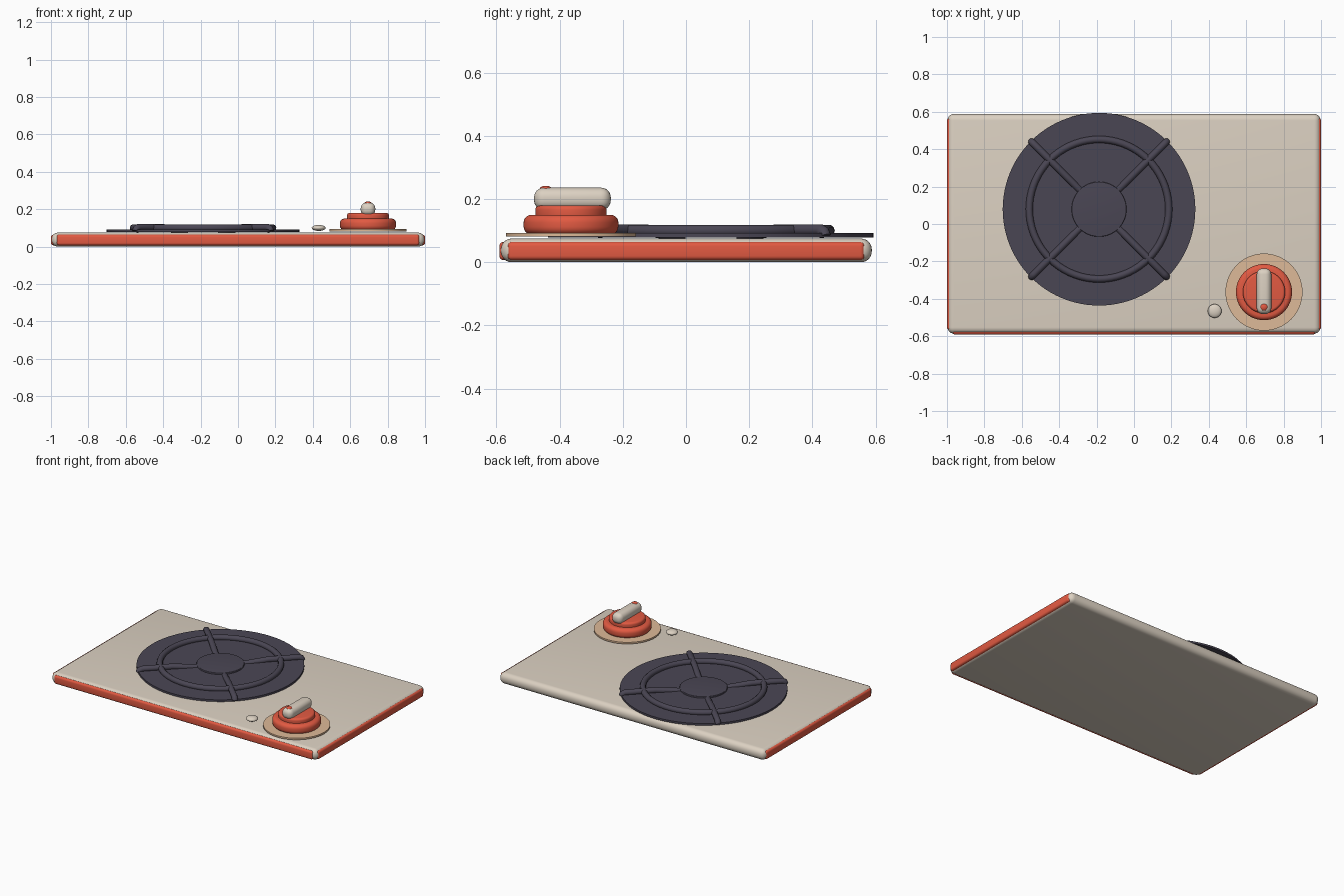
import bpy, bmesh, math
from mathutils import Vector, Matrix

if "Cube" in bpy.data.objects:
    bpy.data.objects.remove(bpy.data.objects["Cube"], do_unlink=True)


def material(name, srgb):
    color = [((c / 255 + 0.055) / 1.055) ** 2.4 for c in srgb] + [1]
    m = bpy.data.materials.new(name)
    m.use_nodes = True
    m.diffuse_color = color
    bsdf = next(n for n in m.node_tree.nodes if n.type == "BSDF_PRINCIPLED")
    bsdf.inputs["Base Color"].default_value = color
    return m


CREAM = material("cream enamel", (220, 209, 194))
RED = material("warm red", (226, 90, 66))
DARK = material("dark iron", (74, 70, 84))
TAN = material("tan", (222, 186, 152))


def finish(name, bm, mat, angle=35):
    bmesh.ops.recalc_face_normals(bm, faces=bm.faces)
    mesh = bpy.data.meshes.new(name)
    bm.to_mesh(mesh)
    bm.free()
    mesh.materials.append(mat)
    obj = bpy.data.objects.new(name, mesh)
    bpy.context.collection.objects.link(obj)
    bpy.ops.object.select_all(action="DESELECT")
    obj.select_set(True)
    bpy.context.view_layer.objects.active = obj
    bpy.ops.object.shade_smooth_by_angle(angle=math.radians(angle))
    return obj


def rounded_box(name, low, high, radius, mat, segments=4):
    low, high = Vector(low), Vector(high)
    bm = bmesh.new()
    bmesh.ops.create_cube(bm, size=1)
    for v in bm.verts:
        v.co = (low + high) / 2 + v.co * (high - low)
    bmesh.ops.bevel(bm, geom=bm.edges[:], offset=radius, segments=segments,
                    profile=0.5, affect="EDGES")
    return finish(name, bm, mat)


def disc(name, center, radius, z0, z1, mat, bevel=0, sides=64):
    """Upright cylinder with optionally rounded rims."""
    bm = bmesh.new()
    spot = Matrix.Translation((center[0], center[1], (z0 + z1) / 2))
    bmesh.ops.create_cone(bm, cap_ends=True, segments=sides, radius1=radius,
                          radius2=radius, depth=z1 - z0, matrix=spot)
    if bevel:
        rims = [e for e in bm.edges if abs(e.verts[0].co.z - e.verts[1].co.z) < 1e-5]
        bmesh.ops.bevel(bm, geom=rims, offset=bevel, segments=5,
                        profile=0.5, affect="EDGES")
    return finish(name, bm, mat)


def dome(name, center, size, mat):
    bm = bmesh.new()
    bmesh.ops.create_uvsphere(bm, u_segments=24, v_segments=12, radius=1,
                              matrix=Matrix.Translation(center) @ Matrix.Diagonal((*size, 1)))
    return finish(name, bm, mat)


def tube(name, points, radius, mat, closed=False):
    """Round bar swept along a path."""
    curve = bpy.data.curves.new(name, "CURVE")
    curve.dimensions = "3D"
    curve.bevel_depth = radius
    curve.bevel_resolution = 3
    curve.use_fill_caps = True
    spline = curve.splines.new("POLY")
    spline.points.add(len(points) - 1)
    for p, co in zip(spline.points, points):
        p.co = (*co, 1)
    spline.use_cyclic_u = closed
    temp = bpy.data.objects.new(name + " path", curve)
    bpy.context.collection.objects.link(temp)
    bpy.context.view_layer.update()
    mesh = bpy.data.meshes.new_from_object(
        temp.evaluated_get(bpy.context.evaluated_depsgraph_get()))
    bm = bmesh.new()
    bm.from_mesh(mesh)
    bpy.data.objects.remove(temp)
    bpy.data.meshes.remove(mesh)
    return finish(name, bm, mat, 50)


# Cooktop slab with trim on the front and both sides
rounded_box("cooktop_body", (-0.997, -0.586, 0), (0.997, 0.588, 0.075), 0.034, CREAM, 6)
rounded_box("front_trim", (-0.97, -0.591, 0.007), (0.97, -0.555, 0.064), 0.013, RED)
for side, name in ((1, "left_trim"), (-1, "right_trim")):
    xs = sorted((side * 0.965, side * 1.0))
    rounded_box(name, (xs[0], -0.565, 0.007), (xs[1], 0.565, 0.064), 0.013, RED)

# Burner: plate, hub, ring and four hooked support bars
BX, BY = -0.187, 0.079
disc("burner_plate", (BX, BY), 0.515, 0.079, 0.092, DARK, sides=96)
disc("burner_hub", (BX, BY), 0.147, 0.085, 0.103, DARK, 0.004)


def around(radius, angle, z):
    return (BX + radius * math.cos(angle), BY + radius * math.sin(angle), z)


tube("burner_ring", [around(0.373, math.tau * i / 72, 0.1) for i in range(72)],
     0.019, DARK, closed=True)
bar_profile = [(0.13, 0.083), (0.3, 0.102), (0.49, 0.102), (0.505, 0.096), (0.51, 0.083)]
for i, name in enumerate(("back_left", "back_right", "front_right", "front_left")):
    angle = math.radians(45 + 90 * i)
    tube(name + "_support_bar", [around(r, angle, z) for r, z in bar_profile], 0.019, DARK)

# Control knob: backing disc, two tiers, grip and pointer dot
KX, KY = 0.695, -0.364
disc("knob_backing", (KX, KY), 0.206, 0.082, 0.093, TAN)
disc("knob_base", (KX, KY), 0.15, 0.088, 0.15, RED, 0.024)
disc("knob_tier", (KX, KY), 0.113, 0.135, 0.18, RED, 0.014)
rounded_box("knob_grip", (KX - 0.039, KY - 0.117, 0.165), (KX + 0.039, KY + 0.126, 0.236),
            0.031, CREAM, 6)
dome("pointer_dot", (KX, KY - 0.08, 0.232), (0.019, 0.019, 0.01), RED)

# Igniter button
dome("igniter_button", (0.431, -0.465, 0.1), (0.037, 0.037, 0.016), CREAM)
